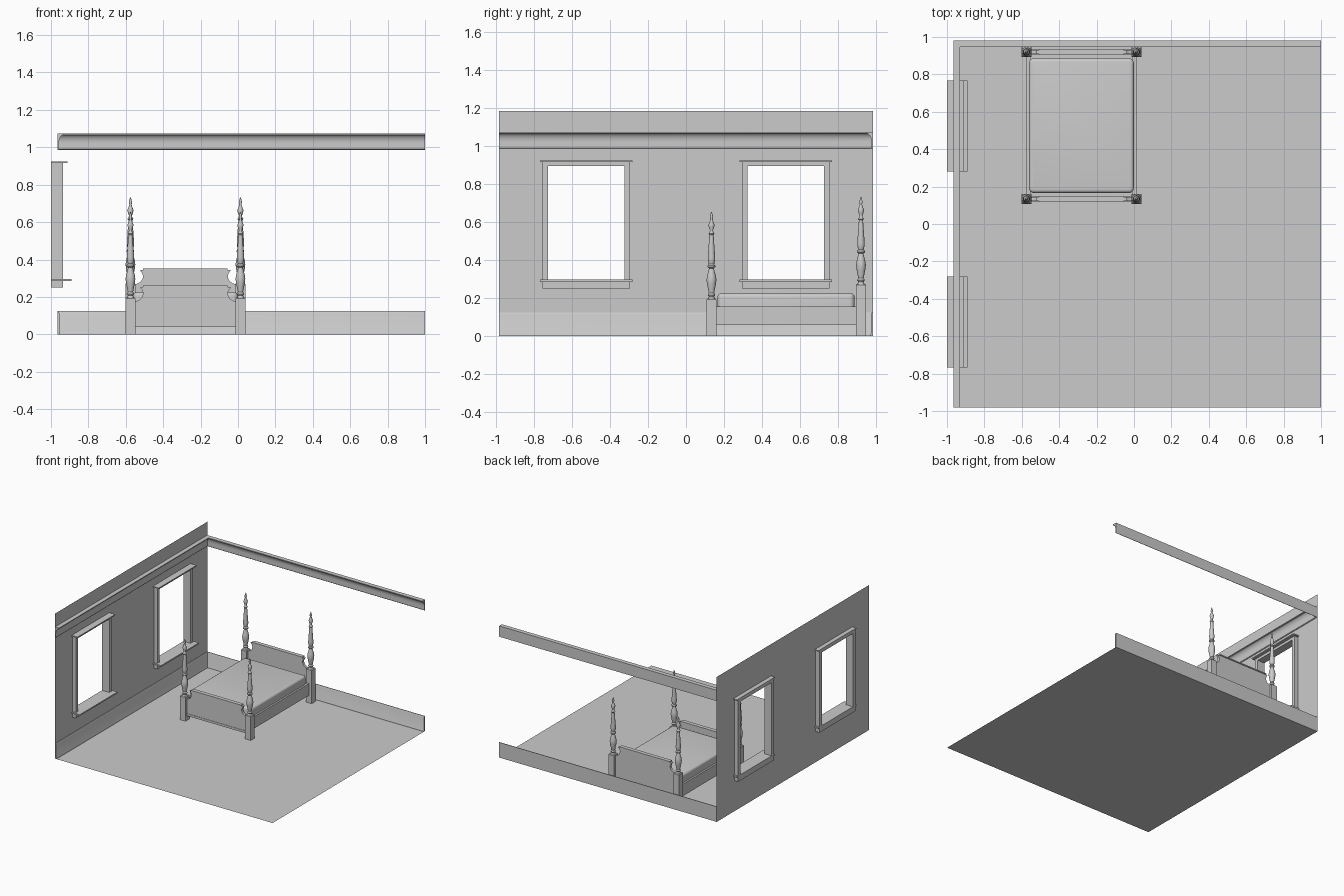
import bpy, bmesh, math

if "Cube" in bpy.data.objects:
    bpy.data.objects.remove(bpy.data.objects["Cube"])

grey = bpy.data.materials.new("plain grey")
grey.diffuse_color = (0.6, 0.6, 0.6, 1)
grey.use_nodes = True
grey.node_tree.nodes["Principled BSDF"].inputs["Base Color"].default_value = grey.diffuse_color

WALL_X, END_X, HALF_Y = -0.965, 1.0, 0.982
BED_X, FOOT_Y, HEAD_Y = -0.281, 0.134, 0.92


def finish(name, bm, smooth=False, fix=True):
    if fix:
        bmesh.ops.recalc_face_normals(bm, faces=bm.faces)
    me = bpy.data.meshes.new(name)
    bm.to_mesh(me)
    bm.free()
    me.materials.append(grey)
    if smooth:
        me.shade_smooth()
        me.set_sharp_from_angle(angle=math.radians(35))
    ob = bpy.data.objects.new(name, me)
    bpy.context.collection.objects.link(ob)
    return ob


def add_box(bm, x0, x1, y0, y1, z0, z1):
    r = bmesh.ops.create_cube(bm, size=1)
    for v in r["verts"]:
        v.co = ((x0 + x1) / 2 + v.co.x * (x1 - x0),
                (y0 + y1) / 2 + v.co.y * (y1 - y0),
                (z0 + z1) / 2 + v.co.z * (z1 - z0))
    return r["verts"]


def box(name, *dims):
    bm = bmesh.new()
    add_box(bm, *dims)
    return finish(name, bm)


def moulding(name, profile):
    """Sweep a (depth, height) profile along the left and back walls with a mitre."""
    bm = bmesh.new()
    rings = [[bm.verts.new(p) for p in ring] for ring in (
        [(WALL_X + d, -HALF_Y, z) for d, z in profile],
        [(WALL_X + d, HALF_Y - d, z) for d, z in profile],
        [(END_X, HALF_Y - d, z) for d, z in profile])]
    n = len(profile)
    for a, b in zip(rings, rings[1:]):
        for i in range(n):
            j = (i + 1) % n
            bm.faces.new((a[i], a[j], b[j], b[i]))
    bm.faces.new(rings[0])
    bm.faces.new(rings[-1])
    return finish(name, bm, smooth=True)


# Floor sheet
bm = bmesh.new()
bm.faces.new([bm.verts.new(p) for p in ((WALL_X, -HALF_Y, 0), (END_X, -HALF_Y, 0),
                                        (END_X, HALF_Y, 0), (WALL_X, HALF_Y, 0))])
finish("floor", bm, fix=False)

# Wall sheet with two window openings
WIN_Y, OPEN = 0.5245, 0.2
Z_LOW, Z_HIGH = 0.295, 0.894
ys = [-HALF_Y, -WIN_Y - OPEN, -WIN_Y + OPEN, WIN_Y - OPEN, WIN_Y + OPEN, HALF_Y]
zs = [0, Z_LOW, Z_HIGH, 1.183]
bm = bmesh.new()
grid = [[bm.verts.new((WALL_X, y, z)) for z in zs] for y in ys]
for i in range(5):
    for j in range(3):
        if not (j == 1 and i in (1, 3)):
            bm.faces.new((grid[i][j], grid[i + 1][j], grid[i + 1][j + 1], grid[i][j + 1]))
finish("left_wall", bm, fix=False)

# Window casings with head and sill boards
for side, c in (("front", -WIN_Y), ("back", WIN_Y)):
    bm = bmesh.new()
    for s in (-1, 1):
        a, b = sorted((c + s * OPEN, c + s * 0.23))
        add_box(bm, -1, -0.935, a, b, 0.25, 0.915)
    add_box(bm, -1, -0.935, c - OPEN, c + OPEN, Z_HIGH, 0.915)
    add_box(bm, -1, -0.935, c - OPEN, c + OPEN, 0.25, Z_LOW)
    finish(side + "_window_casing", bm)
    box(side + "_window_head", -1, -0.912, c - 0.243, c + 0.243, 0.915, 0.924)
    box(side + "_window_sill", -1, -0.891, c - 0.243, c + 0.243, 0.286, 0.297)

# Cornice: top fillet, cove, flat lower band
cove = [(0.035 - 0.028 * math.sin(t), 1.022 + 0.045 * math.cos(t))
        for t in [math.pi / 2 * k / 10 for k in range(11)]]
moulding("cornice", [(0, 1.074), (0.035, 1.074)] + cove + [(0.007, 0.99), (0.003, 0.986), (0, 0.986)])

# Baseboard
moulding("baseboard", [(0, 0.124), (0.005, 0.124), (0.010, 0.112), (0.010, 0.015), (0.013, 0.01),
                       (0.013, 0), (0, 0)])

# Bed posts: square leg with turned upper part
TURNED = [(0.019, 0), (0.014, 0.01), (0.020, 0.02), (0.014, 0.03), (0.018, 0.05), (0.024, 0.08),
          (0.026, 0.10), (0.023, 0.12), (0.015, 0.15), (0.013, 0.16), (0.020, 0.166), (0.020, 0.174),
          (0.014, 0.182), (0.019, 0.20), (0.0195, 0.215), (0.011, 0.335), (0.016, 0.342),
          (0.010, 0.35), (0.008, 0.36), (0.014, 0.375), (0.016, 0.39), (0.008, 0.41), (0.006, 0.42),
          (0.009, 0.43), (0.005, 0.447), (0.0, 0.46)]


def post(name, x, y, leg_top):
    bm = bmesh.new()
    top = [v for v in add_box(bm, x - 0.026, x + 0.026, y - 0.026, y + 0.026, 0, leg_top)
           if v.co.z > leg_top / 2]
    edges = [e for e in bm.edges if all(v in top for v in e.verts)]
    bmesh.ops.bevel(bm, geom=edges, offset=0.005, segments=1, affect='EDGES')
    n, rings = 20, []
    for r, h in TURNED[:-1]:
        rings.append([bm.verts.new((x + r * math.cos(2 * math.pi * k / n),
                                    y + r * math.sin(2 * math.pi * k / n), leg_top + h))
                      for k in range(n)])
    for a, b in zip(rings, rings[1:]):
        for k in range(n):
            bm.faces.new((a[k], a[(k + 1) % n], b[(k + 1) % n], b[k]))
    tip = bm.verts.new((x, y, leg_top + TURNED[-1][1]))
    for k in range(n):
        bm.faces.new((rings[-1][k], rings[-1][(k + 1) % n], tip))
    finish(name, bm, smooth=True)


for side, s in (("left", -1), ("right", 1)):
    post("foot_post_" + side, BED_X + s * 0.294, FOOT_Y, 0.197)
    post("head_post_" + side, BED_X + s * 0.294, HEAD_Y, 0.275)
    # Side rails
    a, b = sorted((BED_X + s * 0.272, BED_X + s * 0.294))
    box("side_rail_" + side, a, b, FOOT_Y + 0.02, HEAD_Y - 0.02, 0.06, 0.157)


# Head and foot boards: panel with scooped shoulders, top cap and bottom rail
def board(name, y, bottom, top):
    arc = [(0.275 - 0.048 * math.cos(t), top - 0.042 + 0.042 * math.sin(t))
           for t in [math.radians(-90 + 14 * k) for k in range(11)]]
    half = [(0.275, bottom)] + [(x, z) for x, z in arc] + [(0.23, top - 0.008)]
    outline = [(x, z) for x, z in half] + [(-x, z) for x, z in reversed(half)]
    bm = bmesh.new()
    face = bm.faces.new([bm.verts.new((BED_X + x, y - 0.010, z)) for x, z in outline])
    ext = bmesh.ops.extrude_face_region(bm, geom=[face])
    for v in ext["geom"]:
        if isinstance(v, bmesh.types.BMVert):
            v.co.y += 0.02
    finish(name + "_panel", bm, smooth=True)
    box(name + "_cap", BED_X - 0.226, BED_X + 0.226, y - 0.016, y + 0.016, top - 0.009, top)
    box(name + "_bottom_rail", BED_X - 0.275, BED_X + 0.275, y - 0.013, y + 0.013, bottom, bottom + 0.018)


board("footboard", FOOT_Y, 0.04, 0.26)
board("headboard", HEAD_Y, 0.04, 0.352)

# Mattress with rounded corners and soft edges
bm = bmesh.new()
add_box(bm, BED_X - 0.28, BED_X + 0.28, 0.166, 0.886, 0.15, 0.225)
upright = [e for e in bm.edges if abs(e.verts[0].co.z - e.verts[1].co.z) > 0.01]
bmesh.ops.bevel(bm, geom=upright, offset=0.025, segments=5, profile=0.5, affect='EDGES')
rim = [e for e in bm.edges if all(v.co.z > 0.22 for v in e.verts)]
bmesh.ops.bevel(bm, geom=rim, offset=0.018, segments=4, profile=0.5, affect='EDGES')
finish("mattress", bm, smooth=True)
